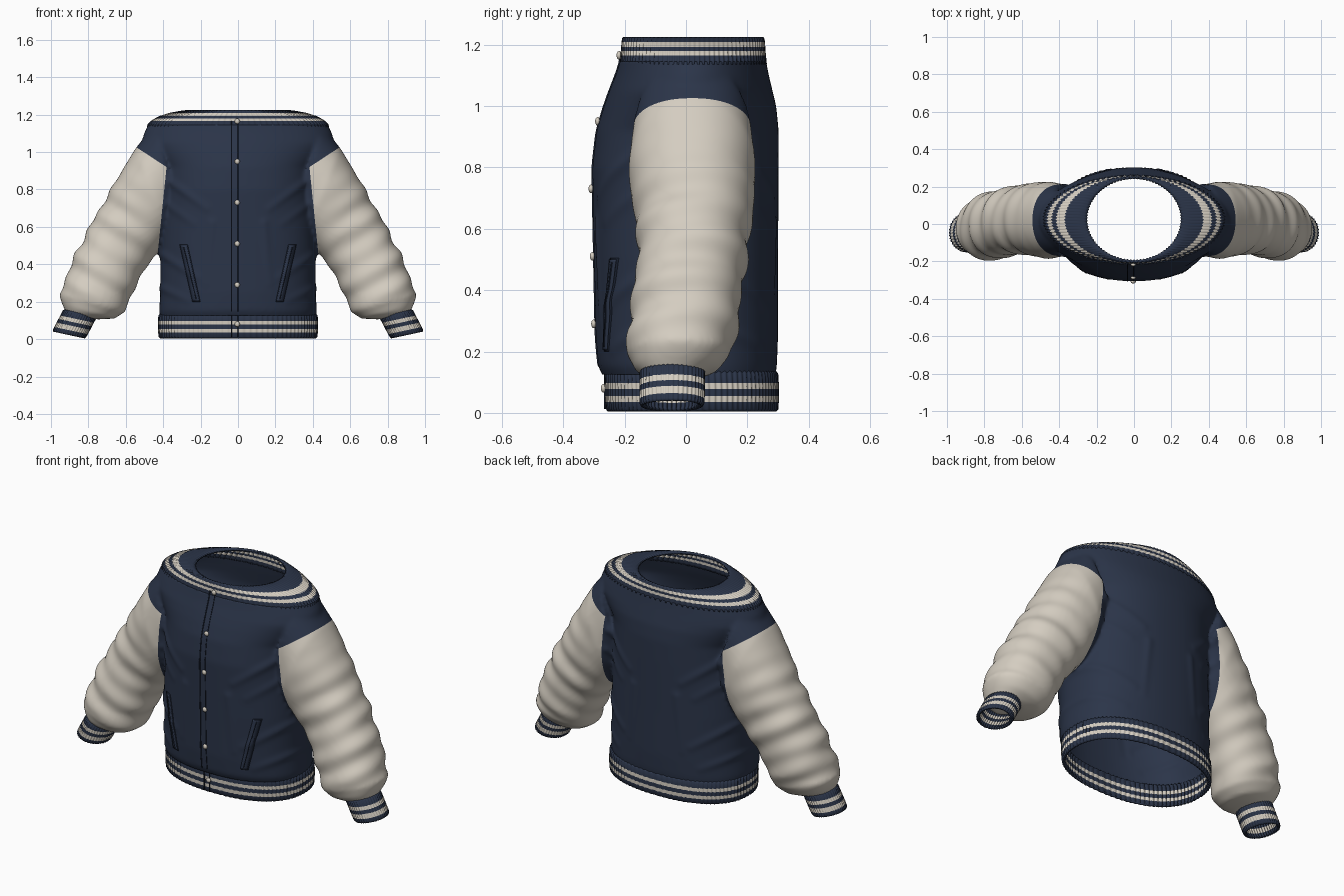
import bpy, bmesh, math
from mathutils import Vector
from mathutils.bvhtree import BVHTree

cube = bpy.data.objects.get("Cube")
if cube:
    bpy.data.objects.remove(cube)


def material(name, rgb):
    m = bpy.data.materials.new(name)
    m.use_nodes = True
    m.diffuse_color = (*rgb, 1)
    bsdf = m.node_tree.nodes["Principled BSDF"]
    bsdf.inputs["Base Color"].default_value = (*rgb, 1)
    bsdf.inputs["Roughness"].default_value = 0.8
    return m


NAVY = material("navy_wool", (0.024, 0.035, 0.066))
CREAM = material("cream_leather", (0.66, 0.61, 0.53))
DARK = material("dark_seam", (0.010, 0.015, 0.030))


def add_object(name, bm, mats, smooth=True):
    mesh = bpy.data.meshes.new(name)
    bmesh.ops.recalc_face_normals(bm, faces=bm.faces)
    for f in bm.faces:
        f.smooth = smooth
    bm.to_mesh(mesh)
    bm.free()
    for m in mats:
        mesh.materials.append(m)
    obj = bpy.data.objects.new(name, mesh)
    bpy.context.collection.objects.link(obj)
    return obj


def ring(c, u, v, e=2.0, n=64, ribs=0, amp=0.0):
    """Superellipse section with optional knitted ribs."""
    pts = []
    for i in range(n):
        a = math.tau * i / n
        k = 1 + amp * math.cos(a * ribs)
        ca, sa = math.cos(a), math.sin(a)
        pts.append(Vector(c)
                   + Vector(u) * (k * math.copysign(abs(ca) ** (2 / e), ca))
                   + Vector(v) * (k * math.copysign(abs(sa) ** (2 / e), sa)))
    return pts


def level(z, hx, front, back, e=2.0, **kw):
    return ring((0, (back - front) / 2, z), (hx, 0, 0), (0, (back + front) / 2, 0), e, **kw)


def loft(bm, rings, bands=None, cap=False):
    rows = [[bm.verts.new(p) for p in r] for r in rings]
    n = len(rows[0])
    for k, (a, b) in enumerate(zip(rows, rows[1:])):
        for i in range(n):
            f = bm.faces.new((a[i], a[(i + 1) % n], b[(i + 1) % n], b[i]))
            f.material_index = bands[k] if bands else 0
    if cap:
        bm.faces.new(rows[0])
        bm.faces.new(rows[-1])


def thicken(obj, t):
    mod = obj.modifiers.new("thickness", "SOLIDIFY")
    mod.thickness = t
    mod.offset = -1


# Torso and sleeves as one solid form: height, half width, front, back, squareness
TORSO = [(0.08, .410, .250, .285, 2.3), (0.15, .422, .286, .296, 2.3),
         (0.25, .415, .295, .300, 2.3), (0.50, .415, .300, .300, 2.3),
         (0.80, .400, .306, .302, 2.3), (0.92, .410, .292, .302, 2.2),
         (1.00, .470, .268, .294, 2.1), (1.05, .515, .250, .282, 2.0),
         (1.10, .503, .230, .270, 2.0), (1.15, .478, .214, .260, 2.0),
         (1.20, .455, .200, .250, 2.0)]
# Outer x, z, inner x, z, depth centre, half depth
SLEEVE = [(.46, 1.13, .30, .72, .02, .19), (.548, 1.02, .36, .56, .02, .207),
          (.645, .86, .42, .475, .025, .195), (.725, .72, .465, .42, .025, .18),
          (.805, .58, .51, .35, .015, .177), (.875, .44, .55, .28, .0, .177),
          (.925, .32, .58, .21, -.012, .178), (.95, .24, .605, .145, -.022, .168),
          (.935, .18, .66, .11, -.032, .135), (.92, .14, .755, .105, -.043, .09)]

bm = bmesh.new()
loft(bm, [level(*row) for row in TORSO], cap=True)
for side in (1, -1):
    sections = []
    for ox, oz, ix, iz, yc, yh in SLEEVE:
        sections.append(ring((side * (ox + ix) / 2, yc, (oz + iz) / 2),
                             (side * (ox - ix) / 2, 0, (oz - iz) / 2), (0, yh, 0), 2.2))
    loft(bm, sections, cap=True)
form = add_object("jacket_body", bm, [])
mod = form.modifiers.new("merge", "REMESH")
mod.mode = "VOXEL"
mod.voxel_size = 0.011
mod = form.modifiers.new("soften", "SMOOTH")
mod.factor = 0.5
mod.iterations = 8
bpy.context.view_layer.update()
merged = bpy.data.meshes.new_from_object(form.evaluated_get(bpy.context.evaluated_depsgraph_get()))
bpy.data.objects.remove(form)
bm = bmesh.new()
bm.from_mesh(merged)
bpy.data.meshes.remove(merged)
bm.normal_update()

# Cloth folds: start x, z, end x, z, height, seen on front and back
FOLDS = [(.36, .84, .17, .70, .010), (.38, .72, .24, .62, .007),
         (.40, .45, .22, .33, .009), (.40, .27, .27, .21, .008),
         (.14, .62, .17, .30, .006)]


def fold_height(x, z):
    total = 0
    p = Vector((x, z))
    for ax, az, bx, bz, h in FOLDS:
        a, d = Vector((ax, az)), Vector((bx - ax, bz - az))
        t = max(0, min(1, (p - a).dot(d) / d.length_squared))
        total += h * (1 - 0.6 * t) * math.exp(-((p - a - d * t).length / 0.022) ** 2)
    return total


moves = []
for v in bm.verts:
    x, y, z = abs(v.co.x), v.co.y, v.co.z
    if x > 0.43 and z < 0.95:
        along = 0.5 * x - 0.87 * z
        w = min(1, (x - 0.43) * 6) * min(1, max(0, (z - 0.13) * 8)) * min(1, (0.95 - z) * 4)
        moves.append(w * (0.005 * math.sin(48 * along + 5 * y) + 0.004 * math.sin(29 * along - 9 * y)))
    else:
        moves.append(fold_height(x, z))
for v, d in zip(bm.verts, moves):
    v.co += v.normal * d


# Cut clean seams, then open the neck and waist
def cut(co, no):
    bmesh.ops.bisect_plane(bm, geom=bm.verts[:] + bm.edges[:] + bm.faces[:],
                           plane_co=co, plane_no=no, dist=1e-5)


CORNER = Vector((.382, 0, .92))
CAP = Vector((-.105, 0, .16)).normalized()
ARM = Vector((.44, 0, .045)).normalized()
for side in (1, -1):
    for n in (CAP, ARM):
        cut((side * CORNER.x, 0, CORNER.z), (side * n.x, 0, n.z))
cut((0, 0, 1.145), (0, 0, 1))
cut((0, 0, .125), (0, 0, 1))
scrap = []
for f in bm.faces:
    c = f.calc_center_median()
    if c.z > 1.145 or (c.z < .125 and abs(c.x) < .5):
        scrap.append(f)
    offset = Vector((abs(c.x), 0, c.z)) - CORNER
    f.material_index = int(offset.dot(CAP) < 0 and offset.dot(ARM) > 0)
bmesh.ops.delete(bm, geom=scrap, context="FACES")
tree = BVHTree.FromBMesh(bm)
body = add_object("jacket_body", bm, [NAVY, CREAM])
thicken(body, 0.012)


# Ribbed trims with two cream stripes
def trim(name, rings, bands):
    b = bmesh.new()
    loft(b, rings, bands)
    obj = add_object(name, b, [NAVY, CREAM])
    thicken(obj, 0.012)
    return obj


KNIT = dict(n=360, ribs=90)
hem = trim("waistband", [level(z, hx, f, b, 2.3, amp=.009, **KNIT) for z, hx, f, b in (
    (.004, .414, .252, .292), (.012, .421, .259, .299), (.035, .423, .261, .300),
    (.055, .424, .262, .301), (.078, .424, .262, .301), (.098, .424, .263, .300),
    (.128, .422, .264, .298), (.138, .412, .256, .290))], [0, 0, 1, 0, 1, 0, 0])
collar = trim("collar", [level(z, hx, f, b, amp=.011, **KNIT) for z, hx, f, b in (
    (1.136, .483, .214, .261), (1.150, .477, .212, .260), (1.165, .463, .211, .258),
    (1.180, .440, .210, .257), (1.193, .415, .209, .256), (1.208, .370, .208, .255),
    (1.220, .310, .206, .253), (1.225, .270, .202, .249), (1.220, .250, .192, .241))],
    [0, 0, 1, 0, 1, 0, 0, 0])
for side, label in ((1, "left"), (-1, "right")):
    top, end = Vector((.843, -.044, .140)), Vector((.905, -.046, .022))
    rings = []
    for t, k in ((-.06, .88), (.05, 1), (.28, 1), (.44, 1), (.6, 1), (.8, 1), (.93, .99), (1, .94)):
        c = top.lerp(end, t)
        rings.append(ring((side * c.x, c.y, c.z), (side * .088 * k, 0, .019 * k),
                          (0, .104 * k, 0), n=160, ribs=40, amp=.025))
    trim(label + "_cuff", rings, [0, 0, 1, 0, 1, 0, 0])


# Front details laid on the cloth
def surface_y(x, z):
    if z < .14:
        return -.264
    if z > 1.14:
        return -.213
    return tree.ray_cast(Vector((x, -1, z)), Vector((0, 1, 0)))[0].y


def strip(name, start, stop, width, lift, mat):
    b = bmesh.new()
    rows = []
    for i in range(41):
        p = Vector(start).lerp(Vector(stop), i / 40)
        rows.append([b.verts.new((p.x + dx, surface_y(p.x + dx, p.y) - lift, p.y))
                     for dx in (-width / 2, 0, width / 2)])
    for r, s in zip(rows, rows[1:]):
        for i in range(2):
            b.faces.new((r[i], r[i + 1], s[i + 1], s[i]))
    obj = add_object(name, b, [mat])
    mod = obj.modifiers.new("thickness", "SOLIDIFY")
    mod.thickness = 0.006
    mod.offset = 0


strip("placket_seam", (-.035, .012), (-.035, 1.165), .005, 0, DARK)
strip("placket_edge", (0, .012), (0, 1.165), .003, 0, DARK)
for side, label in ((1, "left"), (-1, "right")):
    strip(label + "_pocket_edge", (side * .290, .505), (side * .222, .200), .042, 0, DARK)
    strip(label + "_pocket_welt", (side * .289, .500), (side * .223, .205), .032, .005, NAVY)
    strip(label + "_pocket_slit", (side * .289, .490), (side * .223, .215), .005, .007, DARK)

for i, z in enumerate((1.165, .95, .73, .51, .29, .08)):
    b = bmesh.new()
    bmesh.ops.create_uvsphere(b, u_segments=16, v_segments=10, radius=.014)
    bmesh.ops.scale(b, vec=(1, .6, 1), verts=b.verts)
    bmesh.ops.translate(b, vec=(-.004, surface_y(-.004, z) - .005, z), verts=b.verts)
    add_object(f"snap_button_{i + 1}", b, [CREAM])
